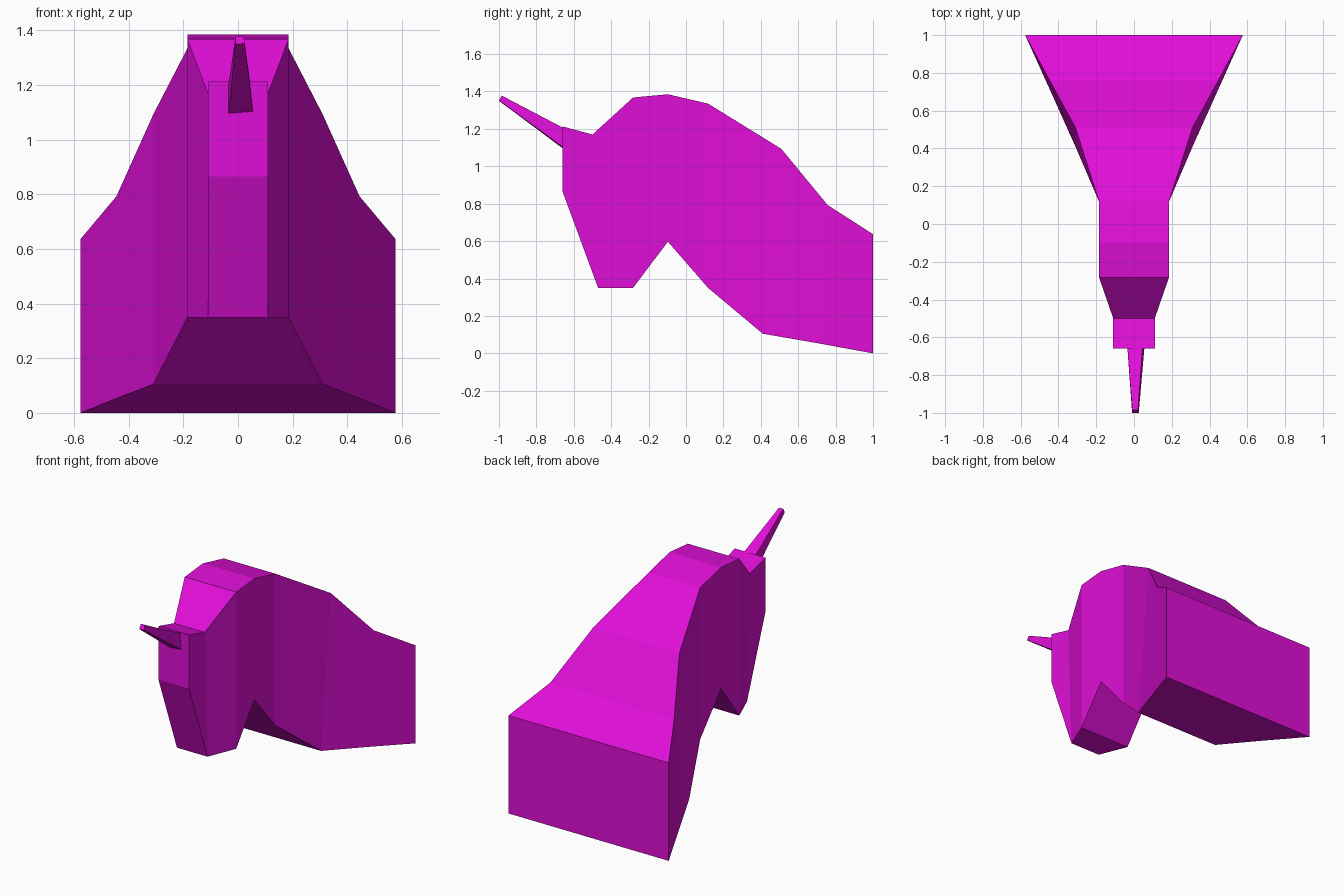
import bpy
import bmesh

cube = bpy.data.objects.get("Cube")
if cube:
    bpy.data.objects.remove(cube, do_unlink=True)

# Single flat colour
magenta = bpy.data.materials.new("magenta")
magenta.use_nodes = True
colour = (0.74, 0.0045, 0.68, 1)
magenta.diffuse_color = colour
magenta.node_tree.nodes["Principled BSDF"].inputs["Base Color"].default_value = colour


def loft(name, rings):
    """Join four-cornered rings into a closed, flat-faced solid."""
    bm = bmesh.new()
    loops = [[bm.verts.new(p) for p in ring] for ring in rings]
    for a, b in zip(loops, loops[1:]):
        for i in range(4):
            j = (i + 1) % 4
            bm.faces.new((a[i], a[j], b[j], b[i]))
    bm.faces.new(loops[0])
    bm.faces.new(loops[-1])
    bmesh.ops.recalc_face_normals(bm, faces=bm.faces)
    mesh = bpy.data.meshes.new(name)
    bm.to_mesh(mesh)
    bm.free()
    mesh.materials.append(magenta)
    obj = bpy.data.objects.new(name, mesh)
    bpy.context.collection.objects.link(obj)
    return obj


# Body sections, front to back: half width, top (y, z), bottom (y, z)
sections = [
    (0.11, (-0.66, 1.213), (-0.66, 0.865)),
    (0.11, (-0.50, 1.17), (-0.47, 0.35)),
    (0.185, (-0.283, 1.368), (-0.283, 0.35)),
    (0.185, (-0.097, 1.385), (-0.097, 0.597)),
    (0.185, (0.118, 1.335), (0.118, 0.35)),
    (0.31, (0.51, 1.093), (0.41, 0.105)),
    (0.445, (0.757, 0.793), (0.71, 0.053)),
    (0.576, (1.0, 0.637), (1.0, 0.0)),
]
loft("body", [[(-w, *top), (w, *top), (w, *low), (-w, *low)]
              for w, top, low in sections])

# Tapered horn rising forward from the head, slightly twisted
loft("horn", [
    [(-0.035, -0.655, 1.2), (0.045, -0.655, 1.205),
     (0.055, -0.655, 1.1), (-0.035, -0.655, 1.093)],
    [(-0.009, -0.985, 1.378), (0.021, -0.985, 1.378),
     (0.025, -1.0, 1.352), (-0.01, -1.0, 1.35)],
])
